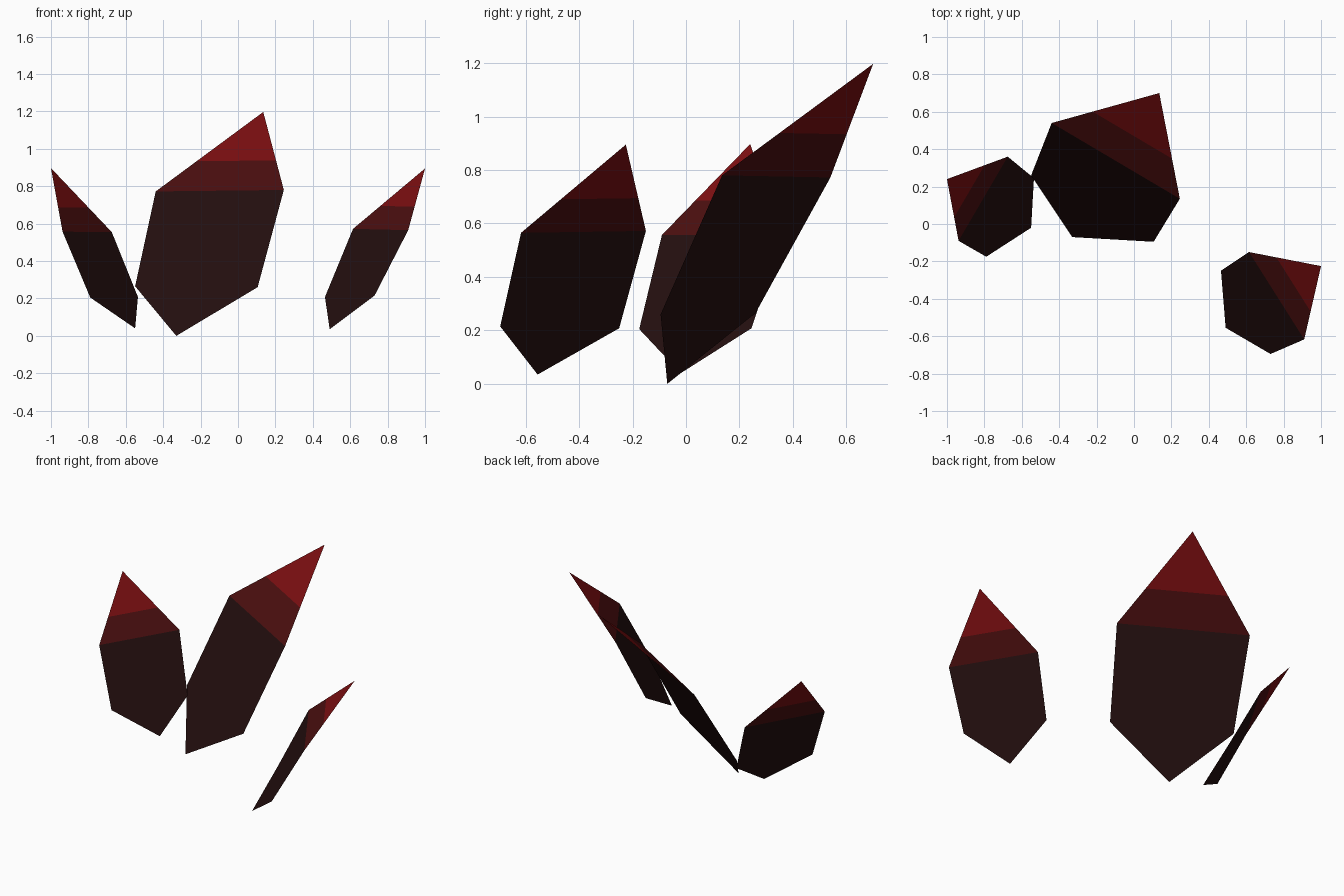
import bpy
from mathutils import Vector

default_cube = bpy.data.objects.get("Cube")
if default_cube:
    bpy.data.objects.remove(default_cube, do_unlink=True)


def make_material(name, red, green, blue):
    colour = (red, green, blue, 1)
    material = bpy.data.materials.new(name)
    material.use_nodes = True
    material.diffuse_color = colour
    shader = material.node_tree.nodes["Principled BSDF"]
    shader.inputs["Base Color"].default_value = colour
    return material


materials = [
    make_material("dark body", 0.017, 0.0045, 0.0045),
    make_material("deep red band", 0.07, 0.0045, 0.0048),
    make_material("red tip", 0.2, 0.0045, 0.0055),
]


def make_shard(name, tip, shoulder_a, side_a, base, side_b, shoulder_b):
    """Thin pointed blade: five-sided body, coloured band, and bent-back tip."""
    outline = [Vector(p) for p in (shoulder_a, side_a, base, side_b, shoulder_b)]
    tip = Vector(tip)
    band_a = outline[0].lerp(tip, 0.38)
    band_b = outline[-1].lerp(tip, 0.38)
    points = outline + [band_b, band_a, tip]
    faces = [(0, 1, 2, 3, 4), (0, 4, 5, 6), (6, 5, 7)]

    mesh = bpy.data.meshes.new(name)
    mesh.from_pydata(points, [], faces)
    for material in materials:
        mesh.materials.append(material)
    # Body, band and tip take the three colours in order
    for face in mesh.polygons:
        face.material_index = face.index
    shard = bpy.data.objects.new(name, mesh)
    bpy.context.collection.objects.link(shard)
    return shard


# Large central shard
make_shard(
    "centre_shard",
    tip=(0.135, 0.70, 1.197),
    shoulder_a=(-0.44, 0.54, 0.772),
    side_a=(-0.55, 0.26, 0.265),
    base=(-0.33, -0.07, 0),
    side_b=(0.105, -0.095, 0.26),
    shoulder_b=(0.245, 0.135, 0.78),
)

# Small shard on the model's right
make_shard(
    "right_shard",
    tip=(-1, 0.24, 0.897),
    shoulder_a=(-0.675, 0.36, 0.555),
    side_a=(-0.535, 0.245, 0.208),
    base=(-0.55, -0.02, 0.04),
    side_b=(-0.79, -0.175, 0.205),
    shoulder_b=(-0.938, -0.09, 0.557),
)

# Small shard on the model's left
make_shard(
    "left_shard",
    tip=(1, -0.225, 0.895),
    shoulder_a=(0.615, -0.15, 0.572),
    side_a=(0.465, -0.25, 0.208),
    base=(0.49, -0.555, 0.035),
    side_b=(0.73, -0.695, 0.215),
    shoulder_b=(0.91, -0.617, 0.565),
)
